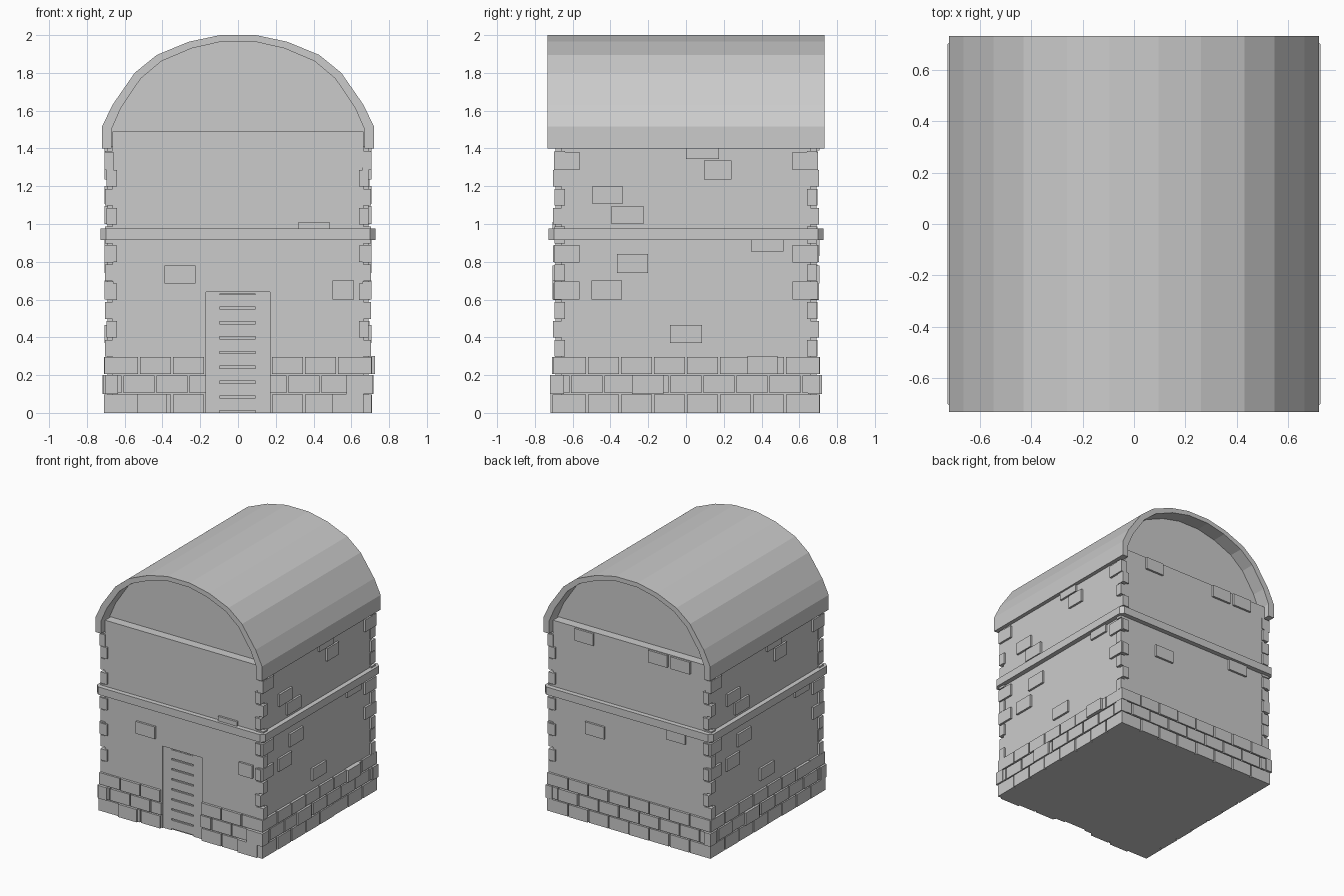
import bpy, bmesh, random
from mathutils import Matrix, Vector
from math import pi

if "Cube" in bpy.data.objects:
    bpy.data.objects.remove(bpy.data.objects["Cube"])

random.seed(4)


def finish(name, bm):
    bmesh.ops.recalc_face_normals(bm, faces=bm.faces)
    me = bpy.data.meshes.new(name)
    bm.to_mesh(me)
    bm.free()
    ob = bpy.data.objects.new(name, me)
    bpy.context.collection.objects.link(ob)
    return ob


def box(bm, x0, x1, y0, y1, z0, z1, turn=0):
    m = (Matrix.Rotation(turn * pi / 2, 4, 'Z')
         @ Matrix.Translation(((x0 + x1) / 2, (y0 + y1) / 2, (z0 + z1) / 2))
         @ Matrix.Diagonal((x1 - x0, y1 - y0, z1 - z0, 1)))
    bmesh.ops.create_cube(bm, size=1, matrix=m)


def slab(bm, side, u0, u1, z0, z1, out, inner=0.66):
    """Block on a wall: side 0 front, 1 right, 2 back, 3 left."""
    box(bm, u0, u1, -out, -inner, z0, z1, side)


def prism(name, pts, y0, y1):
    bm = bmesh.new()
    f = bm.faces.new([bm.verts.new((x, y0, z)) for x, z in pts])
    r = bmesh.ops.extrude_face_region(bm, geom=[f])
    vs = [g for g in r['geom'] if isinstance(g, bmesh.types.BMVert)]
    bmesh.ops.translate(bm, verts=vs, vec=(0, y1 - y0, 0))
    return finish(name, bm)


# barrel roof shell and the recessed gable inside it
outer = [(-.72, 1.4), (-.72, 1.515), (-.665, 1.63), (-.547, 1.80),
         (-.43, 1.895), (-.26, 1.965), (-.095, 2.0)]
inner = [(-.67, 1.4), (-.67, 1.5), (-.622, 1.61), (-.515, 1.77),
         (-.405, 1.862), (-.245, 1.93), (-.09, 1.965)]
flip = lambda p: [(-x, z) for x, z in reversed(p)]
arch_out, arch_in = outer + flip(outer), inner + flip(inner)
prism("roof", arch_out + arch_in[::-1], -.732, .732)
prism("gable", arch_in, -.62, .62)

# walls with notched corners and a doorway recess at the front
bm = bmesh.new()
box(bm, -.69, .69, -.66, .66, 0, 1.41)
box(bm, -.665, .665, -.67, .69, 0, 1.49)
D = .17
slab(bm, 0, -.665, -D, 0, 1.49, .69)
slab(bm, 0, D, .665, 0, 1.49, .69)
slab(bm, 0, -D, D, .64, 1.49, .69)
finish("walls", bm)

# corner stones, alternating which face they stand out from
bm = bmesh.new()
for side in range(4):
    for row in range(3, 14):
        z = row * .1 - .01
        a, b = (.705, .695) if (row + side) % 2 else (.69, .705)
        box(bm, .64, a, -b, -.64, z + .008, z + .096, side)
for side in (1, 3):
    for z in (.6, .795, 1.285):
        for s in (-1, 1):
            u = sorted((s * .565, s * .7))
            slab(bm, side, u[0], u[1], z, z + .095, .706)
finish("corner_stones", bm)

# brick base course, three staggered rows
bm = bmesh.new()
P = .175
for side in range(4):
    for row in range(3):
        cuts = [-.705] + [i * P - .7 + (P / 2 if row == 1 else 0)
                          for i in range(0 if row == 1 else 1, 8)] + [.705]
        for a, b in zip(cuts, cuts[1:]):
            spans = [(a, b)]
            if side == 0:
                spans = [(a, min(b, -D + .005)), (max(a, D - .005), b)]
            for u0, u1 in spans:
                if u1 - u0 < .03:
                    continue
                g0 = 0 if u0 < -.7 else .005
                g1 = 0 if u1 > .7 else .005
                slab(bm, side, u0 + g0, u1 - g1, row * .1 + (.006 if row else 0),
                     row * .1 + .097, .704 + random.uniform(0, .006))
finish("base_bricks", bm)

# single stones standing out of the plaster: (u0, u1, z0, z1)
side_stones = [(0, .175, 1.345, 1.41), (.095, .24, 1.235, 1.335),
               (-.495, -.335, 1.105, 1.2), (-.395, -.225, 1.0, 1.095),
               (.345, .515, .855, .93), (-.365, -.2, .74, .84),
               (-.5, -.34, .6, .7), (-.085, .085, .37, .465)]
front_stones = [(-.39, -.225, .685, .78), (.32, .485, .93, 1.01), (.5, .615, .6, .7)]
back_stones = [(-.47, -.31, 1.39, 1.485), (.165, .33, 1.39, 1.485),
               (.36, .525, 1.39, 1.485), (-.38, -.215, .685, .78),
               (.32, .485, .83, .93)]
bm = bmesh.new()
for side, stones in enumerate((front_stones, side_stones, back_stones, side_stones)):
    for s in stones:
        slab(bm, side, *s, .706)
for s in [(-.535, -.375, 0, .1), (.5, .665, 0, .1), (-.705, -.635, .1, .2), (.575, .715, .1, .2)]:
    slab(bm, 0, *s, .718)
for side in (1, 3):
    slab(bm, side, -.285, -.12, .1, .2, .718)
    for s in ((-.72, -.645), (.645, .71)):
        slab(bm, side, *s, .1, .2, .715)
slab(bm, 1, .325, .485, .205, .3, .725)
finish("raised_stones", bm)

# string course with clipped corners
bm = bmesh.new()
E, C = .727, .7
ring = [(-C, -E), (C, -E), (E, -C), (E, C), (C, E), (-C, E), (-E, C), (-E, -C)]
f = bm.faces.new([bm.verts.new((x, y, .915)) for x, y in ring])
r = bmesh.ops.extrude_face_region(bm, geom=[f])
bmesh.ops.translate(bm, verts=[g for g in r['geom'] if isinstance(g, bmesh.types.BMVert)],
                    vec=(0, 0, .06))
finish("string_course", bm)

# door frame and slatted door
bm = bmesh.new()
slab(bm, 0, -D, -.098, 0, .64, .682)
slab(bm, 0, .093, D, 0, .64, .682)
slab(bm, 0, -.098, .093, .63, .64, .682)
finish("door_frame", bm)
bm = bmesh.new()
for i in range(8):
    z = i * .0785 + .012
    slab(bm, 0, -.098, .093, z, z + .066, .682)
finish("door_slats", bm)
